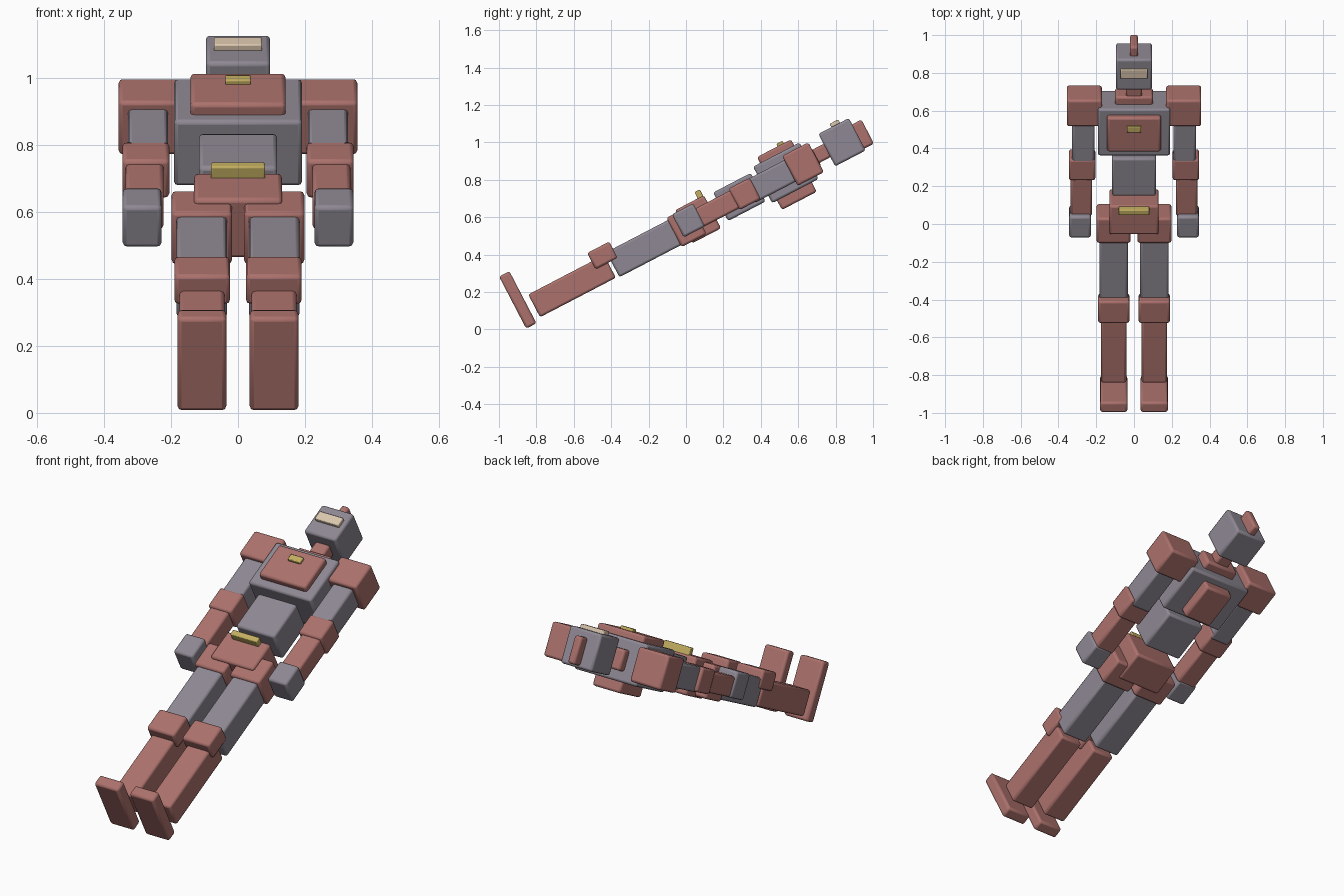
import bpy, math
from mathutils import Matrix

if "Cube" in bpy.data.objects:
    bpy.data.objects.remove(bpy.data.objects["Cube"])

# Local frame: x = width, y = along the body towards the head, z = towards the chest front.
# The whole figure leans back: the body axis rises at this angle.
TILT = Matrix.Rotation(math.radians(27.5), 4, 'X')


def material(name, rgb):
    m = bpy.data.materials.new(name)
    m.diffuse_color = (*rgb, 1)
    m.use_nodes = True
    m.node_tree.nodes["Principled BSDF"].inputs["Base Color"].default_value = m.diffuse_color
    return m


RED = material("dull_red", (0.41, 0.165, 0.15))
GREY = material("warm_grey", (0.27, 0.245, 0.29))
GOLD = material("gold", (0.55, 0.43, 0.12))
CREAM = material("cream", (0.72, 0.58, 0.43))


def box(name, mat, x, along, front, bevel=0.012):
    """Rounded block spanning the (min, max) range on each local axis."""
    spans = (x, along, front)
    size = [hi - lo for lo, hi in spans]
    centre = [(hi + lo) / 2 for lo, hi in spans]
    bpy.ops.mesh.primitive_cube_add(size=1)
    ob = bpy.context.object
    ob.name = name
    ob.data.transform(Matrix.Translation(centre) @ Matrix.Diagonal((*size, 1)))
    ob.data.transform(TILT)
    ob.data.materials.append(mat)
    mod = ob.modifiers.new("rounded_edges", 'BEVEL')
    mod.width = bevel
    mod.segments = 2
    bpy.ops.object.shade_smooth_by_angle(angle=math.radians(30))


def centred(name, mat, half, along, front, bevel=0.012):
    box(name, mat, (-half, half), along, front, bevel)


def pair(name, mat, x, along, front):
    box("left_" + name, mat, x, along, front)
    box("right_" + name, mat, (-x[1], -x[0]), along, front)


# Head and neck
centred("head", GREY, 0.096, (1.11, 1.294), (0.405, 0.60))
centred("visor", CREAM, 0.072, (1.188, 1.24), (0.59, 0.62), 0.005)
centred("crest", RED, 0.022, (1.28, 1.35), (0.417, 0.562))
centred("neck", RED, 0.043, (1.03, 1.115), (0.46, 0.54))
centred("collar", RED, 0.10, (0.98, 1.045), (0.44, 0.55))

# Torso
centred("chest", GREY, 0.191, (0.72, 1.0), (0.386, 0.606))
centred("chest_plate", RED, 0.142, (0.762, 0.967), (0.585, 0.642))
centred("chest_badge", GOLD, 0.038, (0.887, 0.923), (0.625, 0.657), 0.004)
centred("backpack", RED, 0.085, (0.75, 0.96), (0.33, 0.41))
centred("abdomen", GREY, 0.117, (0.467, 0.693), (0.41, 0.582))
centred("pelvis", RED, 0.131, (0.242, 0.416), (0.393, 0.592))
centred("belt_buckle", GOLD, 0.081, (0.379, 0.411), (0.58, 0.63), 0.005)

# Arms
pair("shoulder", RED, (0.17, 0.356), (0.884, 1.042), (0.405, 0.585))
pair("upper_arm", GREY, (0.209, 0.328), (0.64, 0.90), (0.43, 0.56))
pair("elbow", RED, (0.205, 0.345), (0.549, 0.676), (0.434, 0.562))
pair("forearm", RED, (0.222, 0.335), (0.33, 0.57), (0.443, 0.55))
pair("hand", GREY, (0.228, 0.344), (0.217, 0.345), (0.442, 0.58))

# Legs
pair("hip", RED, (0.018, 0.198), (0.183, 0.333), (0.401, 0.577))
pair("thigh", GREY, (0.033, 0.183), (-0.187, 0.22), (0.412, 0.563))
pair("knee", RED, (0.024, 0.19), (-0.28, -0.147), (0.508, 0.606))
pair("shin", RED, (0.04, 0.175), (-0.662, -0.205), (0.418, 0.555))
pair("foot", RED, (0.035, 0.18), (-0.756, -0.694), (0.398, 0.712))
